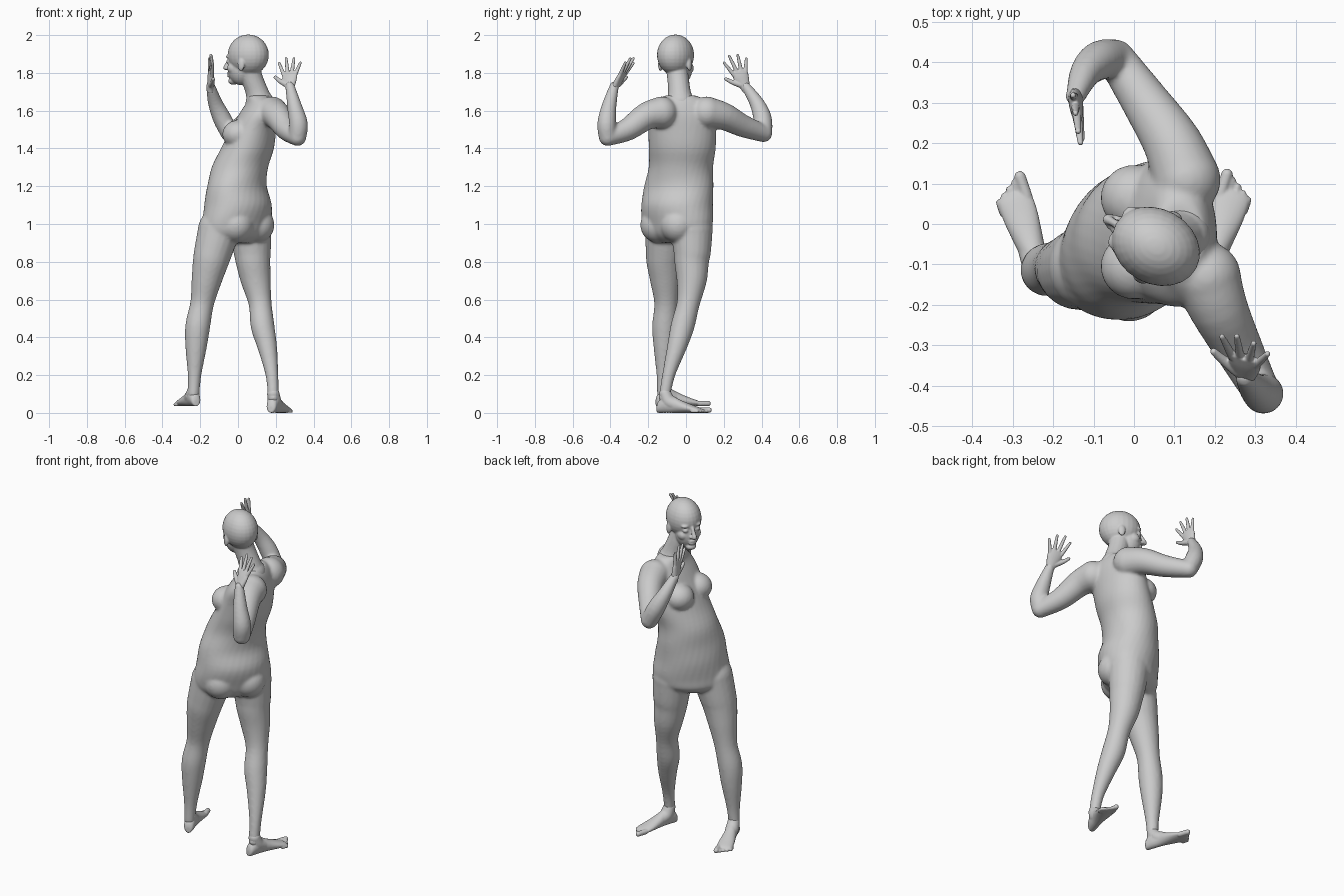
import bpy, bmesh, math
from mathutils import Vector, Matrix

if "Cube" in bpy.data.objects:
    bpy.data.objects.remove(bpy.data.objects["Cube"])

UP = Vector((0, 0, 1))


def spline(rows, sub=4):
    """Catmull-Rom interpolation of station rows."""
    out = []
    for i in range(len(rows) - 1):
        p0, p1, p2 = rows[max(i - 1, 0)], rows[i], rows[i + 1]
        p3 = rows[min(i + 2, len(rows) - 1)]
        for k in range(sub):
            t = k / sub
            out.append([0.5 * (2 * b + (c - a) * t + (2 * a - 5 * b + 4 * c - d) * t * t
                               + (3 * b - a - 3 * c + d) * t ** 3)
                        for a, b, c, d in zip(p0, p1, p2, p3)])
    return out + [list(rows[-1])]


def loft(bm, rings, sides=20):
    """Skin a list of (centre, u, v) ellipses and cap both ends."""
    loops = []
    for c, u, v in rings:
        loops.append([bm.verts.new(c + u * math.cos(a) + v * math.sin(a))
                      for a in (2 * math.pi * i / sides for i in range(sides))])
    for a, b in zip(loops, loops[1:]):
        for i in range(sides):
            j = (i + 1) % sides
            bm.faces.new((a[i], a[j], b[j], b[i]))
    bm.faces.new(loops[0][::-1])
    bm.faces.new(loops[-1])


def blob(bm, c, fwd, side, up, size):
    """Ellipsoid with its own axes."""
    m = Matrix([Vector(a) * s for a, s in zip((fwd, side, up), size)]).transposed().to_4x4()
    bmesh.ops.create_uvsphere(bm, u_segments=24, v_segments=16, radius=1,
                              matrix=Matrix.Translation(c) @ m)


def ball(bm, c, r):
    blob(bm, Vector(c), (1, 0, 0), (0, 1, 0), UP, (r, r, r))


def limb(bm, rows):
    """Round tapered tube through (x, y, z, r) stations with rounded ends."""
    pts = spline(rows)
    rings = []
    for i, p in enumerate(pts):
        t = Vector(pts[min(i + 1, len(pts) - 1)][:3]) - Vector(pts[max(i - 1, 0)][:3])
        t.normalize()
        u = t.cross(Vector((0.35, 0.5, 0.1)) if abs(t.z) > 0.6 else UP).normalized()
        rings.append((Vector(p[:3]), u * p[3], t.cross(u) * p[3]))
    loft(bm, rings)
    for p in (rows[0], rows[-1]):
        ball(bm, p[:3], p[3])


def finish(name, bm, voxel, smooth):
    bmesh.ops.recalc_face_normals(bm, faces=bm.faces)
    me = bpy.data.meshes.new(name)
    bm.to_mesh(me)
    bm.free()
    ob = bpy.data.objects.new(name, me)
    bpy.context.collection.objects.link(ob)
    r = ob.modifiers.new("fuse", 'REMESH')
    r.mode, r.voxel_size, r.use_smooth_shade = 'VOXEL', voxel, True
    s = ob.modifiers.new("relax", 'SMOOTH')
    s.factor, s.iterations = 0.5, smooth
    return ob


# torso: x, y, z, half width, half depth, facing angle
body = bmesh.new()
torso = [(-.02, -.05, .90, .12, .09, 135), (-.015, -.045, .94, .19, .14, 135),
         (-.005, -.045, 1.0, .212, .155, 136), (0, -.047, 1.1, .2, .168, 145),
         (-.005, -.038, 1.2, .19, .15, 155), (.01, -.027, 1.3, .172, .148, 165),
         (.05, -.02, 1.4, .178, .14, 175), (.08, -.02, 1.5, .18, .122, 180),
         (.105, -.02, 1.58, .185, .1, 184), (.118, -.025, 1.64, .15, .075, 186),
         (.11, -.03, 1.68, .085, .062, 180)]
rings = []
for x, y, z, a, b, f in spline(torso):
    f = math.radians(f)
    d = Vector((math.cos(f), math.sin(f), 0))
    rings.append((Vector((x, y, z)), d * b, UP.cross(d) * a))
loft(body, rings, 32)

# chest and seat fullness
for y in (-.105, .065):
    blob(body, Vector((.0, y, 1.475)), (1, 0, 0), (0, 1, 0), UP, (.083, .082, .075))
for c in ((.098, -.042, .995), (-.012, -.147, .995)):
    ball(body, c, .095)

# legs
limb(body, [(-.1, -.105, .97, .112), (-.13, -.112, .86, .102), (-.145, -.115, .8, .095),
            (-.167, -.11, .7, .08), (-.19, -.105, .58, .063), (-.213, -.113, .46, .066),
            (-.222, -.115, .35, .057), (-.23, -.12, .2, .036), (-.235, -.122, .1, .031)])
limb(body, [(.065, .03, .97, .112), (.075, .033, .86, .1), (.08, .03, .8, .092),
            (.095, .03, .7, .08), (.117, .012, .58, .061), (.13, -.018, .46, .063),
            (.155, -.048, .35, .052), (.18, -.092, .2, .034), (.187, -.115, .08, .03)])

# arms: upper arm then forearm
limb(body, [(.13, .11, 1.59, .085), (.095, .2, 1.57, .073), (.03, .3, 1.52, .06), (-.045, .41, 1.48, .047)])
limb(body, [(-.045, .41, 1.48, .047), (-.085, .405, 1.56, .049),
            (-.12, .375, 1.64, .039), (-.145, .315, 1.73, .025)])
limb(body, [(.18, -.13, 1.59, .085), (.21, -.21, 1.57, .073), (.26, -.31, 1.5, .06), (.315, -.415, 1.46, .047)])
limb(body, [(.315, -.415, 1.46, .047), (.32, -.42, 1.53, .05),
            (.3, -.408, 1.62, .04), (.275, -.38, 1.73, .025)])
finish("body", body, .008, 8)

# head and neck
head = bmesh.new()
F = Vector((-.87, .49, 0)).normalized()
S = UP.cross(F)
C = Vector((.05, -.053, 0))


def face(f, s, z):
    return C + F * f + S * s + UP * z


limb(head, [(.115, -.03, 1.64, .075), (.1, -.035, 1.7, .06), (.075, -.042, 1.77, .057), (.06, -.05, 1.83, .057)])
blob(head, face(-.005, 0, 1.895), F, S, UP, (.114, .093, .108))
blob(head, face(.04, 0, 1.825), F, S, UP, (.072, .066, .09))
blob(head, face(.085, 0, 1.757), F, S, UP, (.027, .03, .02))
limb(head, [(*face(.108, 0, 1.875), .009), (*face(.124, 0, 1.845), .011), (*face(.131, 0, 1.828), .014)])
for z in (1.798, 1.784):
    blob(head, face(.105, 0, z), F, S, UP, (.014, .025, .008))
for s in (-1, 1):
    blob(head, face(.118, s * .012, 1.823), F, S, UP, (.012, .009, .008))
    blob(head, face(.092, s * .034, 1.86), F, S, UP, (.016, .018, .012))
    blob(head, face(.09, s * .035, 1.886), F, S, UP, (.018, .025, .009))
    blob(head, face(.062, s * .042, 1.825), F, S, UP, (.035, .025, .03))
    blob(head, face(-.01, s * .088, 1.843), F, S, UP, (.02, .011, .034))
finish("head", head, .005, 4)


# hands: palm, four spread fingers and a thumb
def hand(name, wrist, tip, thumbward):
    bm = bmesh.new()
    w0 = Vector(wrist)
    D = (Vector(tip) - w0).normalized()
    W = Vector(thumbward)
    W = (W - D * W.dot(D)).normalized()
    N = D.cross(W)
    palm = [(-.02, .022, .02), (.0, .024, .019), (.035, .035, .018), (.07, .042, .016), (.1, .038, .011)]
    loft(bm, [(w0 + D * d, W * a, N * b) for d, a, b in spline(palm)])
    fingers = [(.095, .032, .32, .085), (.1, .011, .08, .098), (.098, -.011, -.16, .09), (.088, -.031, -.45, .072)]
    for base, off, fan, length in fingers:
        a = w0 + D * (base - .01) + W * off
        d = (D + W * fan).normalized()
        limb(bm, [(*(a + d * length * t), r) for t, r in ((0, .011), (.5, .0095), (1, .0072))])
    a = w0 + D * .025 + W * .018
    d = (D * .62 + W * .78).normalized()
    limb(bm, [(*a, .017), (*(a + d * .045), .0125), (*(a + d * .08 + D * .008), .009)])
    finish(name, bm, .0035, 2)


hand("left_hand", (.275, -.38, 1.72), (.272, -.268, 1.905), (-.9, .35, 0))
hand("right_hand", (-.145, .315, 1.72), (-.14, .235, 1.925), (.15, -1, 0))


# feet: arched wedge with flat sole and five toes
def foot(name, ankle, direction, inner, sole):
    bm = bmesh.new()
    D = Vector(direction).normalized()
    W = UP.cross(D) * inner
    o = Vector((ankle[0], ankle[1], sole))
    shape = [(-.045, .014, .018), (-.035, .026, .032), (0, .032, .048), (.04, .032, .045),
             (.09, .038, .033), (.14, .044, .023), (.185, .044, .015), (.2, .036, .011)]
    loft(bm, [(o + D * t + UP * h, W * w, UP * h) for t, w, h in spline(shape)])
    limb(bm, [(*ankle, .033), (*(o + D * .02 + UP * .06), .037), (*(o + D * .06 + UP * .042), .034)])
    for i in range(5):
        r = .0145 if i == 0 else .0105 - .0006 * i
        a = o + W * (.03 - .0175 * i) + UP * r + D * (.185 - .006 * i)
        b = a + D * (.05 - .005 * i)
        limb(bm, [(*a, r), (*b, r)])
    for v in bm.verts:
        v.co.z = max(v.co.z, sole)
    finish(name, bm, .0045, 3)


foot("left_foot", (-.235, -.115, .12), (-.085, .25, 0), -1, .035)
foot("right_foot", (.187, -.11, .1), (.08, .25, 0), 1, 0)
